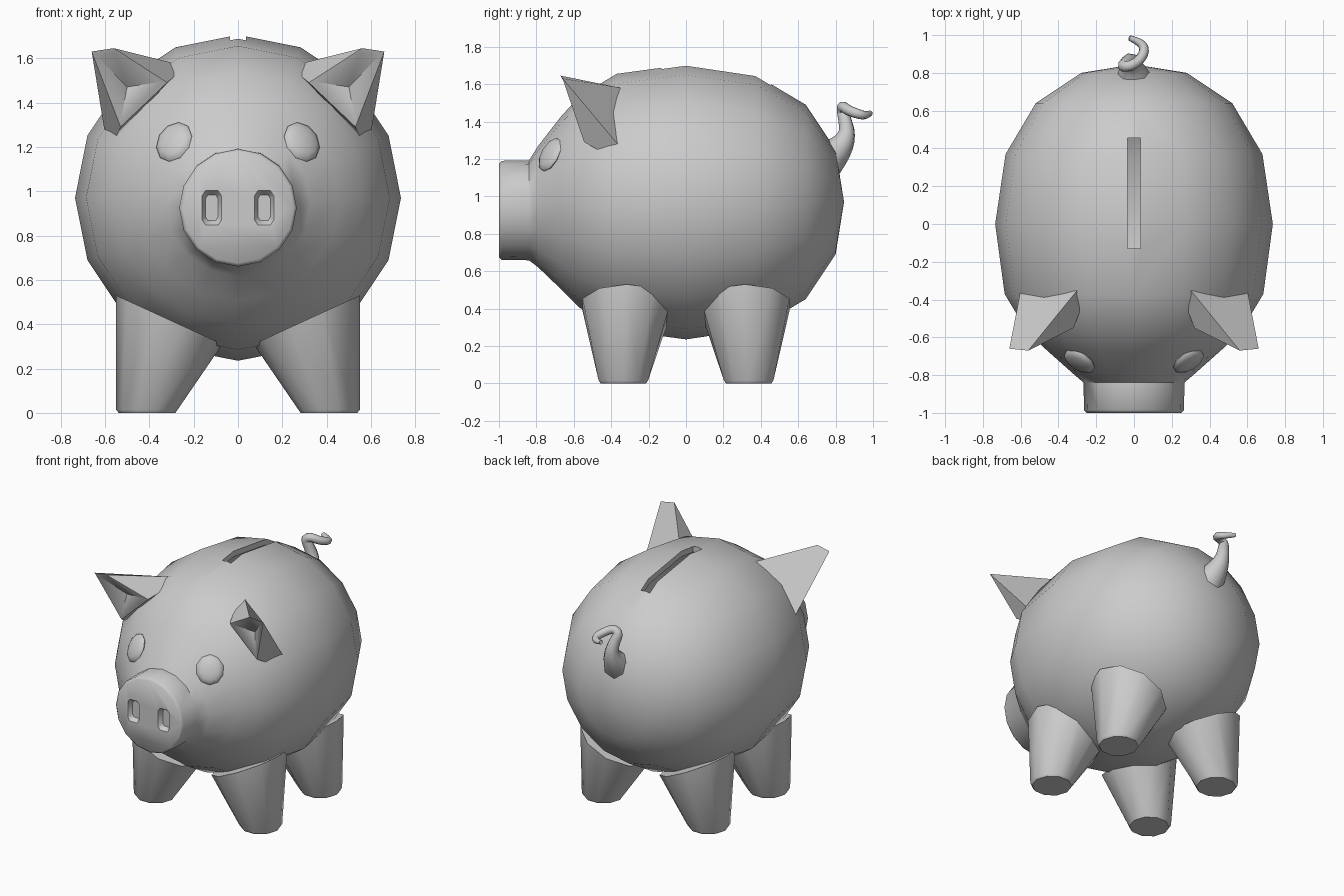
import bpy, bmesh, math
from mathutils import Vector

if "Cube" in bpy.data.objects:
    bpy.data.objects.remove(bpy.data.objects["Cube"])


def finish(name, bm, angle=50):
    bmesh.ops.recalc_face_normals(bm, faces=bm.faces)
    me = bpy.data.meshes.new(name)
    bm.to_mesh(me)
    bm.free()
    ob = bpy.data.objects.new(name, me)
    bpy.context.collection.objects.link(ob)
    smooth(ob, angle)
    return ob


def smooth(ob, angle=50):
    bpy.ops.object.select_all(action='DESELECT')
    bpy.context.view_layer.objects.active = ob
    ob.select_set(True)
    bpy.ops.object.shade_smooth_by_angle(angle=math.radians(angle))


def loft(name, rings, pole=None):
    """Skin a list of equal-length rings; cap the ends, the last one with a pole if given."""
    bm = bmesh.new()
    vs = [[bm.verts.new(p) for p in r] for r in rings]
    n = len(vs[0])
    for a, b in zip(vs, vs[1:]):
        for i in range(n):
            bm.faces.new((a[i], a[(i + 1) % n], b[(i + 1) % n], b[i]))
    bm.faces.new(vs[0])
    if pole:
        p = bm.verts.new(pole)
        for i in range(n):
            bm.faces.new((vs[-1][i], vs[-1][(i + 1) % n], p))
    else:
        bm.faces.new(vs[-1])
    return finish(name, bm)


def circle(n):
    return [(math.cos(2 * math.pi * i / n), math.sin(2 * math.pi * i / n)) for i in range(n)]


def modify(ob, kind, **props):
    mod = ob.modifiers.new(kind.title(), kind)
    for k, v in props.items():
        setattr(mod, k, v)
    bpy.context.view_layer.objects.active = ob
    bpy.ops.object.modifier_apply(modifier=mod.name)


def cut(ob, cutter):
    modify(ob, 'BOOLEAN', operation='DIFFERENCE', solver='EXACT', object=cutter)
    bpy.data.objects.remove(cutter)


# Body and snout: 16-sided rings along y (y, radius, centre height)
profile = [(-1, .25, .925), (-.985, .265, .925), (-.84, .267, .925), (-.79, .325, .945),
           (-.67, .46, .965), (-.57, .565, .97), (-.37, .685, .97), (0, .735, .97),
           (.37, .68, .97), (.64, .52, .97), (.80, .28, .97)]
body = loft("body", [[(r * c, y, z + r * s) for c, s in circle(16)] for y, r, z in profile],
            pole=(0, .845, .97))
modify(body, 'SOLIDIFY', thickness=.04, offset=-1)

# Coin slot through the shell
slot = [[(-.035, -.13, z), (.035, -.13, z), (.035, .455, z), (-.035, .455, z)] for z in (1.45, 1.85)]
cut(body, loft("slot_cutter", slot))

# Nostrils: shallow tapered pockets with rounded corners
corner = [(1, .7), (.65, 1), (-.65, 1), (-1, .7), (-1, -.7), (-.65, -1), (.65, -1), (1, -.7)]
for s in (-1, 1):
    rings = [[(s * .118 + u * w, y, .925 + v * h) for u, v in corner]
             for y, w, h in ((-1.03, .046, .08), (-1, .044, .077), (-.968, .028, .058))]
    cut(body, loft("nostril_cutter", rings))
smooth(body)

# Legs: tapered, splayed, with slanted tops buried in the body
for sx, side in ((-1, "left"), (1, "right")):
    for sy, end in ((-1, "front"), (1, "back")):
        rings = []
        for x, y, z, rx, ry, tilt in ((.41, .335, 0, .128, .128, 0),
                                      (.411, .335, .015, .139, .139, 0),
                                      (.31, .315, .42, .24, .25, .11)):
            rings.append([(sx * (x + rx * c), sy * (y + ry * s), z + tilt * c)
                          for c, s in circle(10)])
        loft(f"{end}_{side}_leg", rings)

# Ears: hollow-fronted wedges
for s, side in ((-1, "left"), (1, "right")):
    rim = [Vector(p) for p in ((.32, -.55, 1.49), (.56, -.67, 1.645),
                               (.66, -.66, 1.63), (.53, -.545, 1.29))]
    back = [Vector(p) for p in ((.27, -.42, 1.53), (.30, -.35, 1.58),
                                (.60, -.35, 1.26), (.56, -.42, 1.22))]
    mid = sum(rim, Vector()) / 4
    inner = [p.lerp(mid, .14) for p in rim]
    rings = [[(s * p.x, p.y, p.z) for p in r] for r in (back, rim, inner)]
    loft(f"{side}_ear", rings, pole=(s * .50, -.525, 1.47))

# Eyes: flattened balls lying on the face slope
for s, side in ((-1, "left"), (1, "right")):
    bm = bmesh.new()
    bmesh.ops.create_uvsphere(bm, u_segments=10, v_segments=8, radius=1)
    n = Vector((.47 * s, -.77, .44)).normalized()
    u = Vector((0, 0, 1)).cross(n).normalized()
    v = n.cross(u)
    for vert in bm.verts:
        a, b, c = vert.co
        vert.co = Vector((s * .288, -.725, 1.222)) + u * a * .09 + v * b * .098 + n * c * .032
    finish(f"{side}_eye", bm)

# Curly tail: tapering tube (x, y, z, radius)
path = [(0, .76, 1.20, .10), (-.01, .82, 1.25, .075), (-.02, .865, 1.33, .045),
        (-.04, .85, 1.41, .036), (-.06, .835, 1.46, .032), (-.02, .835, 1.485, .028),
        (.03, .865, 1.46, .028), (.06, .92, 1.44, .026), (.035, .965, 1.43, .022),
        (-.025, .985, 1.445, .014)]
curve = bpy.data.curves.new("tail", 'CURVE')
curve.dimensions = '3D'
curve.bevel_depth = 1
curve.bevel_resolution = 2
curve.use_fill_caps = True
spline = curve.splines.new('NURBS')
spline.points.add(len(path) - 1)
for pt, (x, y, z, r) in zip(spline.points, path):
    pt.co = (x, y, z, 1)
    pt.radius = r
spline.use_endpoint_u = True
spline.order_u = 3
spline.resolution_u = 3
tail = bpy.data.objects.new("tail", curve)
bpy.context.collection.objects.link(tail)
bpy.ops.object.select_all(action='DESELECT')
tail.select_set(True)
bpy.context.view_layer.objects.active = tail
bpy.ops.object.convert(target='MESH')
smooth(bpy.context.view_layer.objects.active, 60)
